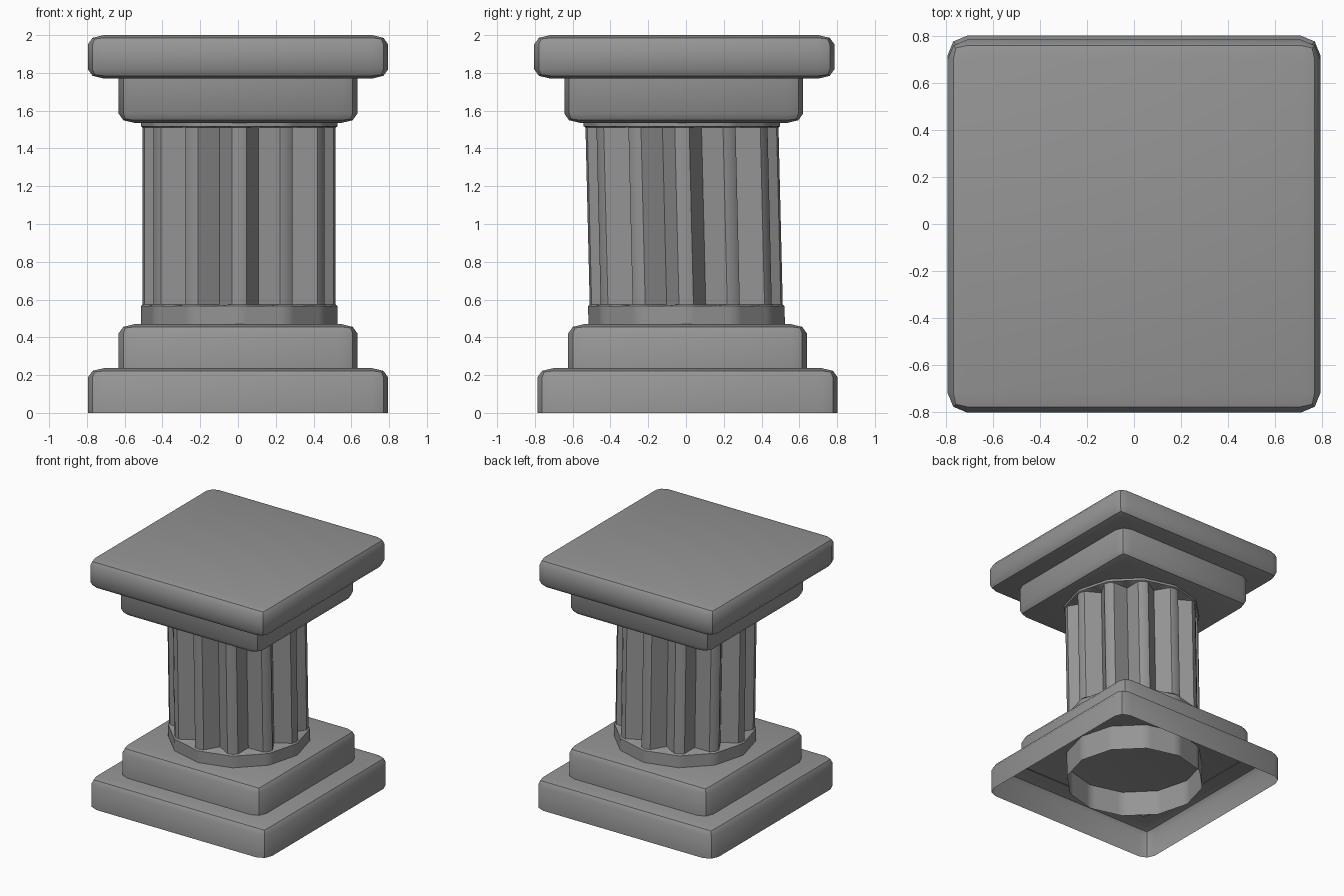
import bpy, bmesh, math
from mathutils import Vector

if "Cube" in bpy.data.objects:
    bpy.data.objects.remove(bpy.data.objects["Cube"], do_unlink=True)

stone = bpy.data.materials.new("grey stone")
stone.use_nodes = True
GREY = (0.3, 0.3, 0.3, 1)
stone.diffuse_color = GREY
stone.node_tree.nodes["Principled BSDF"].inputs["Base Color"].default_value = GREY


def finish(name, bm):
    mesh = bpy.data.meshes.new(name)
    bm.to_mesh(mesh)
    bm.free()
    mesh.materials.append(stone)
    obj = bpy.data.objects.new(name, mesh)
    bpy.context.collection.objects.link(obj)
    bpy.ops.object.select_all(action='DESELECT')
    obj.select_set(True)
    bpy.context.view_layer.objects.active = obj
    bpy.ops.object.shade_smooth_by_angle(angle=math.radians(40))
    return obj


def slab(name, half, z0, z1, y, open_side=0):
    """Square slab with flattened round edges; open_side -1 / +1 leaves the bottom / top off."""
    squash = 0.58
    bm = bmesh.new()
    bmesh.ops.create_cube(bm, size=1)
    bmesh.ops.scale(bm, verts=bm.verts, vec=(2 * half, 2 * half, (z1 - z0) / squash))
    if open_side:
        lid = [f for f in bm.faces if f.normal.z * open_side > 0.5]
        bmesh.ops.delete(bm, geom=lid, context='FACES_ONLY')
    edges = [e for e in bm.edges if not e.is_boundary]
    bmesh.ops.bevel(bm, geom=edges, offset=0.085, segments=2, profile=0.5, affect='EDGES')
    bmesh.ops.scale(bm, verts=bm.verts, vec=(1, 1, squash))
    bmesh.ops.translate(bm, verts=bm.verts, vec=(0, y, (z0 + z1) / 2))
    return finish(name, bm)


def ring(bm, z, radius, groove):
    """Twelve-sided outline, optionally with a V groove in the middle of each side."""
    centre = Vector((0.006, 0.015 - 0.024 * z, z))
    corners = [Vector((math.cos(a), math.sin(a), 0)) * radius
               for a in (math.radians(30 * i) for i in range(12))]
    verts = []
    for i, p in enumerate(corners):
        q = corners[(i + 1) % 12]
        mid = (p + q) / 2
        if groove:
            mid = mid.normalized() * groove
        for point in (p, p.lerp(q, 0.15), mid, p.lerp(q, 0.85)):
            verts.append(bm.verts.new(point + centre))
    return verts


# Stepped base, hollow underneath
slab("base_plinth", 0.795, 0, 0.237, 0.008, -1)
slab("base_step", 0.632, 0.23, 0.47, 0.008, -1)

# Slightly leaning fluted shaft with plain collars at both ends
bm = bmesh.new()
levels = [(0.03, 0.52, 0), (0.565, 0.52, 0), (0.575, 0.511, 0.4),
          (1.51, 0.511, 0.4), (1.517, 0.52, 0), (1.6, 0.52, 0)]
rings = [ring(bm, *level) for level in levels]
for low, high in zip(rings, rings[1:]):
    count = len(low)
    for i in range(count):
        j = (i + 1) % count
        bm.faces.new((low[i], low[j], high[j], high[i]))
finish("fluted_shaft", bm)

# Stepped capital
slab("capital_step", 0.632, 1.535, 1.78, -0.012, 1)
slab("capital_slab", 0.795, 1.77, 2.0, -0.009)
